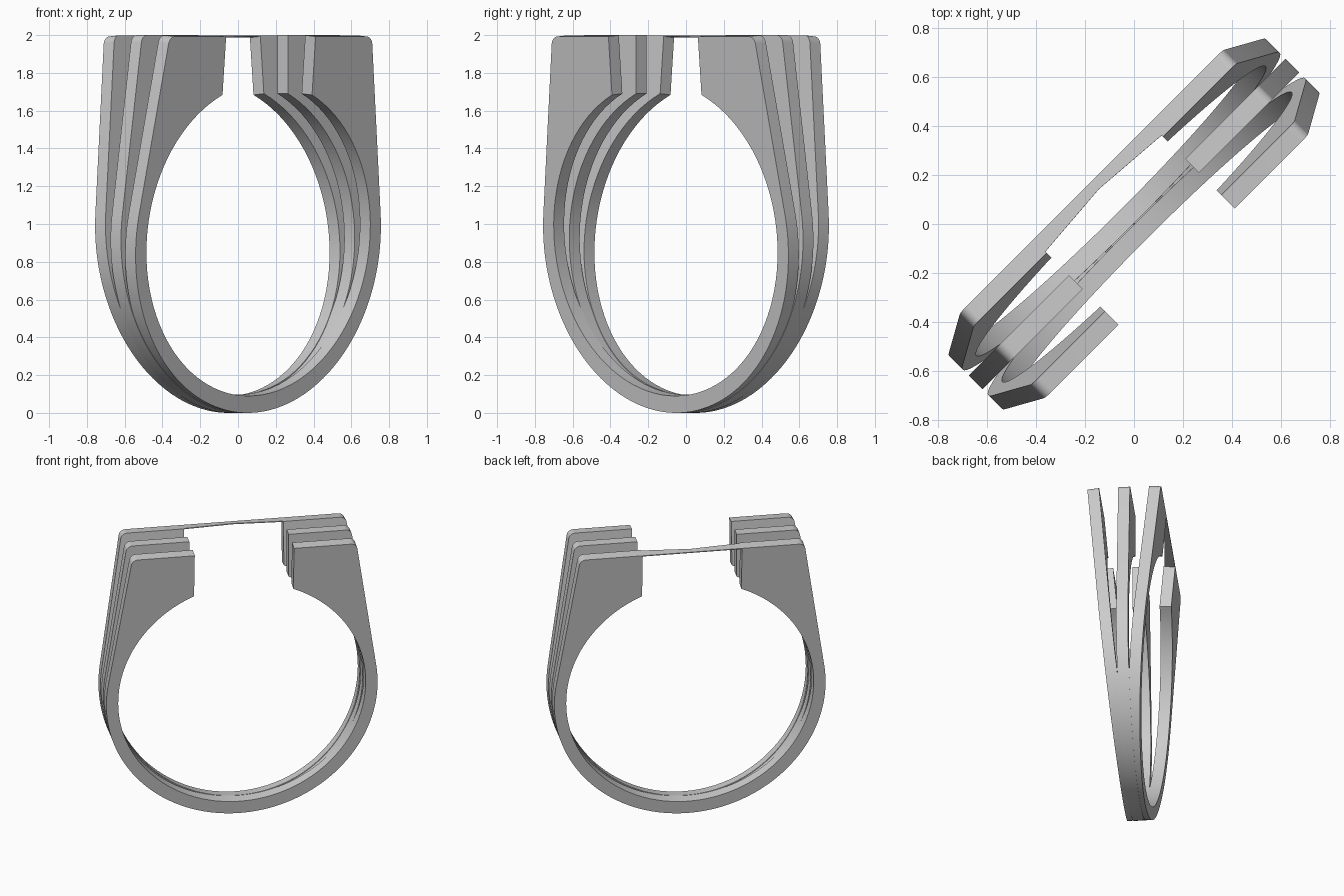
import bpy, bmesh
from math import sin, cos, pi, radians, asin
from mathutils import Matrix

HEIGHT = 2.0
OUTER_R, OUTER_Z = 0.915, 0.915
INNER_R, INNER_Z = 0.835, 0.925
GAP = 0.335          # half width of the opening at the top
THICK = 0.078
FLARE = 0.149        # lean of the shoulders, in radians
TILT = radians(5)
FOOT = 0.033         # sideways offset of the outer bands at the foot

cube = bpy.data.objects.get("Cube")
if cube:
    bpy.data.objects.remove(cube, do_unlink=True)


def arc(cx, cz, r, start, end, steps):
    return [(cx + r * cos(start + (end - start) * i / steps),
             cz + r * sin(start + (end - start) * i / steps)) for i in range(steps + 1)]


def prism(name, outline, to_3d, depth, matrix):
    """Extrude a flat outline and place it."""
    bm = bmesh.new()
    face = bm.faces.new([bm.verts.new(to_3d(a, b)) for a, b in outline])
    result = bmesh.ops.extrude_face_region(bm, geom=[face])
    new_verts = [g for g in result["geom"] if isinstance(g, bmesh.types.BMVert)]
    bmesh.ops.translate(bm, verts=new_verts, vec=depth)
    bmesh.ops.recalc_face_normals(bm, faces=bm.faces)
    mesh = bpy.data.meshes.new(name)
    bm.to_mesh(mesh)
    bm.free()
    obj = bpy.data.objects.new(name, mesh)
    bpy.context.collection.objects.link(obj)
    obj.matrix_world = matrix
    bpy.ops.object.select_all(action="DESELECT")
    obj.select_set(True)
    bpy.context.view_layer.objects.active = obj
    bpy.ops.object.shade_smooth_by_angle(angle=radians(30))
    return obj


def band_outline():
    # Right half of the outside: flat top, rounded corner, shoulder, round shank
    corner = 0.045
    top_x = 0.763 - corner
    half = [(GAP, HEIGHT)]
    half += arc(top_x, HEIGHT - corner, corner, pi / 2, FLARE, 6)
    half += arc(0, OUTER_Z, OUTER_R, FLARE, -pi / 2, 40)
    outside = half + [(-x, z) for x, z in reversed(half[:-1])]
    # Finger hole, open at the top
    end = pi / 2 - asin(GAP / INNER_R)
    return outside + arc(0, INNER_Z, INNER_R, pi - end, 2 * pi + end, 88)


def placement(side):
    lift = abs(side) * THICK / 2 * sin(TILT)
    return (Matrix.Rotation(radians(45), 4, "Z")
            @ Matrix.Translation((0, -side * FOOT, lift))
            @ Matrix.Rotation(side * TILT, 4, "X"))


# Three open bands fanning out from the foot
for name, side in (("back_band", -1), ("middle_band", 0), ("front_band", 1)):
    prism(name, band_outline(), lambda x, z: (x, -THICK / 2, z),
          (0, THICK, 0), placement(side))

# Thin waisted strip bridging the top of the back band
edge = THICK / 2
strip = [(-GAP, edge), (GAP, edge), (GAP, -edge * 0.8), (0, -0.005), (-GAP, -edge * 0.8)]
prism("top_strip", strip, lambda x, y: (x, y, HEIGHT), (0, 0, -0.006), placement(-1))
